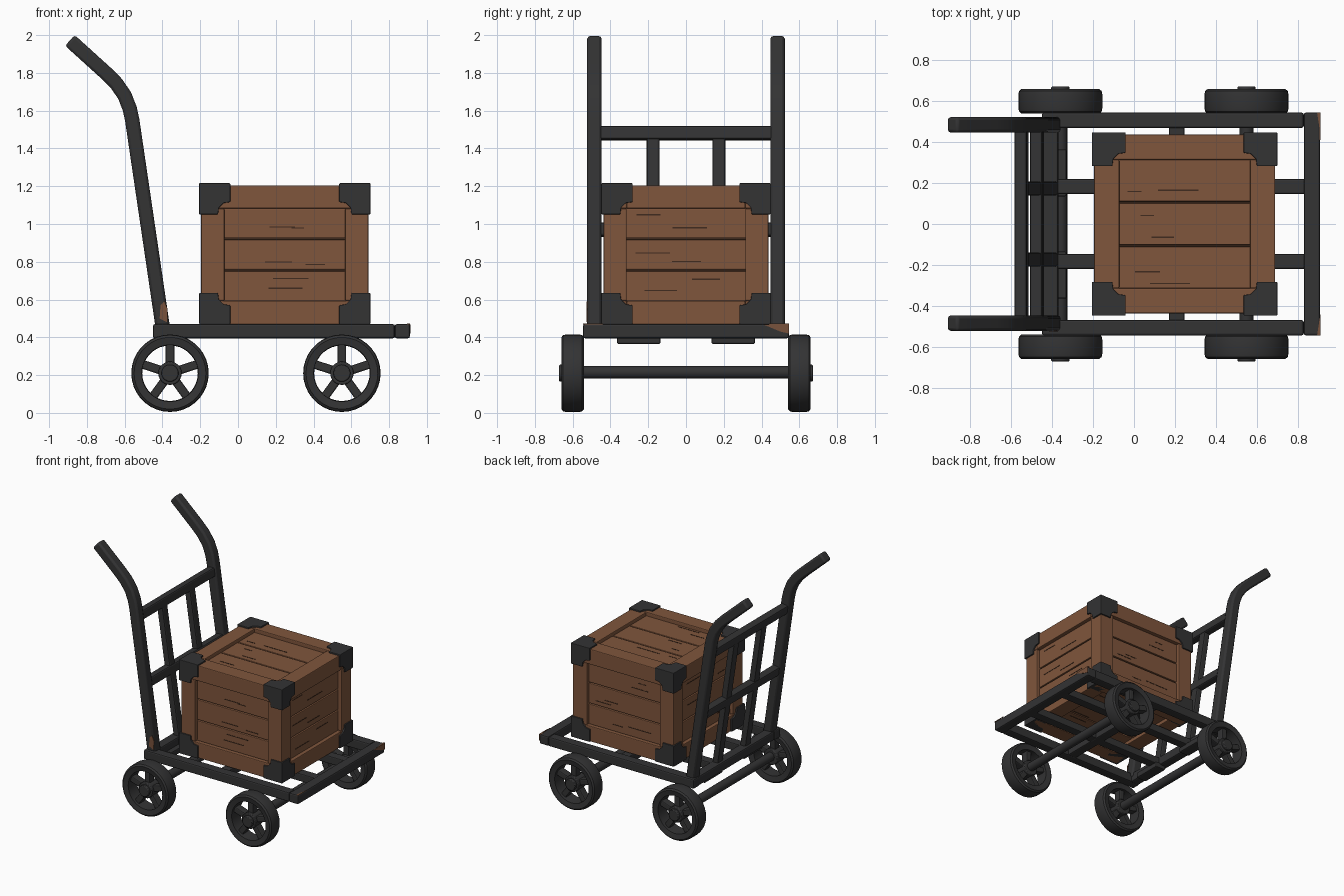
import bpy, bmesh, math, random
from mathutils import Vector, Matrix

if "Cube" in bpy.data.objects:
    bpy.data.objects.remove(bpy.data.objects["Cube"])

random.seed(4)


def material(name, col):
    m = bpy.data.materials.new(name)
    m.diffuse_color = (*col, 1)
    m.use_nodes = True
    m.node_tree.nodes["Principled BSDF"].inputs["Base Color"].default_value = m.diffuse_color
    return m


IRON = material("dark_iron", (0.033, 0.033, 0.034))
WOOD = material("brown_wood", (0.215, 0.092, 0.045))
GROOVE = material("dark_wood_groove", (0.05, 0.024, 0.013))
RUST = material("rust_brown", (0.19, 0.085, 0.045))


def finish(bm, name, mat, bevel=0.0, smooth=False):
    bmesh.ops.recalc_face_normals(bm, faces=bm.faces)
    me = bpy.data.meshes.new(name)
    bm.to_mesh(me)
    bm.free()
    me.materials.append(mat)
    ob = bpy.data.objects.new(name, me)
    bpy.context.collection.objects.link(ob)
    if bevel:
        b = ob.modifiers.new("bevel", 'BEVEL')
        b.width, b.segments, b.limit_method = bevel, 2, 'ANGLE'
    if smooth:
        bpy.context.view_layer.objects.active = ob
        ob.select_set(True)
        bpy.ops.object.shade_smooth_by_angle(angle=math.radians(35))
        ob.select_set(False)
    return ob


def add_box(bm, lo, hi):
    lo, hi = Vector(lo), Vector(hi)
    bmesh.ops.create_cube(bm, size=1, matrix=Matrix.Translation((lo + hi) / 2) @ Matrix.Diagonal((*(hi - lo), 1)))


def boxes(name, items, mat, bevel=0.0):
    bm = bmesh.new()
    for lo, hi in items:
        add_box(bm, lo, hi)
    return finish(bm, name, mat, bevel)


def add_prism(bm, pts, push):
    """Extrude a planar polygon of 3D points along a vector."""
    f = bm.faces.new([bm.verts.new(p) for p in pts])
    r = bmesh.ops.extrude_face_region(bm, geom=[f])
    bmesh.ops.translate(bm, vec=push, verts=[v for v in r["geom"] if isinstance(v, bmesh.types.BMVert)])


def add_strip(bm, path, half, y0, y1):
    """Bar with rectangular section following a path in the xz plane."""
    P = [Vector(p) for p in path]
    left, right = [], []
    for i, p in enumerate(P):
        d = (P[min(i + 1, len(P) - 1)] - P[max(i - 1, 0)]).normalized()
        n = Vector((-d.y, d.x)) * half
        left.append(p + n)
        right.append(p - n)
    add_prism(bm, [(q.x, y0, q.y) for q in left + right[::-1]], (0, y1 - y0, 0))


# platform frame
for s, n in ((-1, "front"), (1, "back")):
    boxes(f"{n}_frame_rail", [((-0.45, min(s * .47, s * .545), .395), (0.83, max(s * .47, s * .545), .47))], IRON, .01)
    boxes(f"{n}_platform_slat", [((-0.38, s * .183 - .036, .40), (0.84, s * .183 + .036, .462))], IRON, .008)
    boxes(f"{n}_frame_mount", [((-0.42, s * .25 - .115, .365), (-0.33, s * .25 + .115, .41))], IRON, .008)
boxes("end_frame_bar", [((0.83, -.545, .395), (0.91, .545, .47))], IRON, .01)
boxes("handle_frame_bar", [((-0.445, -.48, .395), (-0.37, .48, .468))], IRON, .01)
boxes("middle_frame_bar", [((0.172, -.48, .398), (0.248, .48, .46))], IRON, .008)

# push handles
PATH = [(-.395, .43), (-.56, 1.55), (-.573, 1.61), (-.6, 1.68), (-.645, 1.745), (-.7, 1.8), (-.89, 1.972)]
for s, n in ((-1, "front"), (1, "back")):
    bm = bmesh.new()
    add_strip(bm, PATH, .038, s * .485 - .038, s * .485 + .038)
    finish(bm, f"{n}_handle", IRON, .014, True)


def lean(z):
    return -.395 - (z - .43) * .165 / 1.12


# backrest rungs and uprights
for z, n in ((1.48, "upper"), (.97, "middle")):
    bm = bmesh.new()
    add_strip(bm, [(lean(z - .035), z - .035), (lean(z + .035), z + .035)], .03, -.46, .46)
    finish(bm, f"{n}_backrest_rung", IRON, .01)
for s, n in ((-1, "front"), (1, "back")):
    bm = bmesh.new()
    add_strip(bm, [(lean(.43), .43), (lean(1.46), 1.46)], .025, s * .174 - .034, s * .174 + .034)
    finish(bm, f"{n}_backrest_upright", IRON, .01)


# wheels and axles
def cyl(bm, r, x, z, y0, y1, seg=24):
    bmesh.ops.create_cone(bm, cap_ends=True, segments=seg, radius1=r, radius2=r, depth=y1 - y0,
                          matrix=Matrix.Translation((x, (y0 + y1) / 2, z)) @ Matrix.Rotation(math.pi / 2, 4, 'X'))


WZ = .21
TYRE = [(.147, .548), (.19, .54), (.202, .55), (.205, .565), (.205, .635), (.202, .65), (.19, .66), (.15, .652)]
for wx, end in ((-.36, "handle_end"), (.55, "load_end")):
    for s, side in ((-1, "front"), (1, "back")):
        bm = bmesh.new()
        N = 36
        rings = [[bm.verts.new((wx + r * math.cos(2 * math.pi * i / N), s * y, WZ + r * math.sin(2 * math.pi * i / N)))
                  for r, y in TYRE] for i in range(N)]
        for i in range(N):
            a, b = rings[i], rings[(i + 1) % N]
            for j in range(len(TYRE)):
                k = (j + 1) % len(TYRE)
                bm.faces.new((a[j], a[k], b[k], b[j]))
        finish(bm, f"{side}_{end}_tyre", IRON, 0, True)
        bm = bmesh.new()
        for i in range(5):
            M = Matrix.Translation((wx, s * .6, WZ)) @ Matrix.Rotation(math.pi * 2 * i / 5, 4, 'Y')
            bmesh.ops.create_cube(bm, size=1, matrix=M @ Matrix.Translation((0, 0, .1)) @ Matrix.Diagonal((.046, .06, .12, 1)))
        finish(bm, f"{side}_{end}_spokes", IRON, .008)
        bm = bmesh.new()
        cyl(bm, .062, wx, WZ, s * .6 - .052, s * .6 + .052)
        cyl(bm, .045, wx, WZ, s * .61 - .062, s * .61 + .062)
        finish(bm, f"{side}_{end}_hub", IRON, .006, True)
    bm = bmesh.new()
    cyl(bm, .034, wx, WZ + .005, -.57, .57, 16)
    finish(bm, f"{end}_axle", IRON, 0, True)

# crate frame beams
LO, HI, W = Vector((-.195, -.437, .47)), Vector((.69, .437, 1.205)), .123


def edge(ax, hi):
    return (HI[ax] - W, HI[ax]) if hi else (LO[ax], LO[ax] + W)


for ax, n in enumerate(("long", "cross", "upright")):
    items = []
    for p in (0, 1):
        for q in (0, 1):
            r = [None] * 3
            o = [k for k in range(3) if k != ax]
            r[o[0]], r[o[1]] = edge(o[0], p), edge(o[1], q)
            t = 0 if ax == 0 else W
            r[ax] = (LO[ax] + t, HI[ax] - t)
            items.append(([c[0] for c in r], [c[1] for c in r]))
    boxes(f"crate_{n}_beams", items, WOOD, .006)

# crate core seen through the plank gaps
inset = Vector((.05, .05, .05))
boxes("crate_core", [(LO + inset, HI - inset)], GROOVE)

# planks and grain cracks on all six faces
planks, cracks = [], []
for ax, u, v in ((0, 1, 2), (1, 0, 2), (2, 0, 1)):
    for top in (0, 1):
        surf = HI[ax] - .028 if top else LO[ax] + .028
        d = -1 if top else 1
        v0, v1 = LO[v] + W - .005, HI[v] - W + .005
        step = (v1 - v0) / 3
        for i in range(3):
            lo, hi = [0] * 3, [0] * 3
            lo[u], hi[u] = LO[u] + W - .01, HI[u] - W + .01
            lo[v], hi[v] = v0 + i * step + .004, v0 + (i + 1) * step - .004
            lo[ax], hi[ax] = sorted((surf, surf + d * .04))
            planks.append((lo, hi))
            for _ in range(2):
                a, b = lo[:], hi[:]
                length = random.uniform(.06, .2)
                a[u] = random.uniform(lo[u] + .02, hi[u] - length - .02)
                b[u] = a[u] + length
                a[v] = random.uniform(lo[v] + .02, hi[v] - .03)
                b[v] = a[v] + .006
                a[ax], b[ax] = sorted((surf - d * .002, surf + d * .004))
                cracks.append((a, b))
boxes("crate_planks", planks, WOOD, .005)
boxes("crate_grain_cracks", cracks, GROOVE)

# iron corner brackets: three notched plates per crate corner
NOTCH = [(0, 0), (.165, 0), (.165, .1), (.13, .105), (.105, .13), (.1, .165), (0, .165)]
for sx in (0, 1):
    for sy in (0, 1):
        for sz in (0, 1):
            sg = (sx, sy, sz)
            ins = Vector([-1 if k else 1 for k in sg])
            corner = Vector([HI[k] if sg[k] else LO[k] for k in range(3)]) - ins * .011
            if not sz:
                corner.z = LO.z
            bm = bmesh.new()
            for ax in range(3):
                u, v = [k for k in range(3) if k != ax]
                pts = []
                for a, b in NOTCH:
                    p = corner.copy()
                    p[u] += ins[u] * a
                    p[v] += ins[v] * b
                    pts.append(p)
                push = Vector((0, 0, 0))
                push[ax] = ins[ax] * .03
                add_prism(bm, pts, push)
            finish(bm, f"crate_bracket_{sx}{sy}{sz}", IRON, .004)

# rust patches on worn corners
bm = bmesh.new()
add_prism(bm, [(.908, .41, .468), (.908, .545, .468), (.908, .545, .42), (.908, .5, .43)], (.004, 0, 0))
for s in (-1, 1):
    add_prism(bm, [(.895, s * .546, .468), (.911, s * .546, .468), (.911, s * .44, .468)], (0, 0, .004))
add_prism(bm, [(-.415, -.526, .5), (-.375, -.526, .48), (-.372, -.526, .55), (-.39, -.526, .59), (-.41, -.526, .57)],
          (0, .005, 0))
finish(bm, "rust_patches", RUST)
